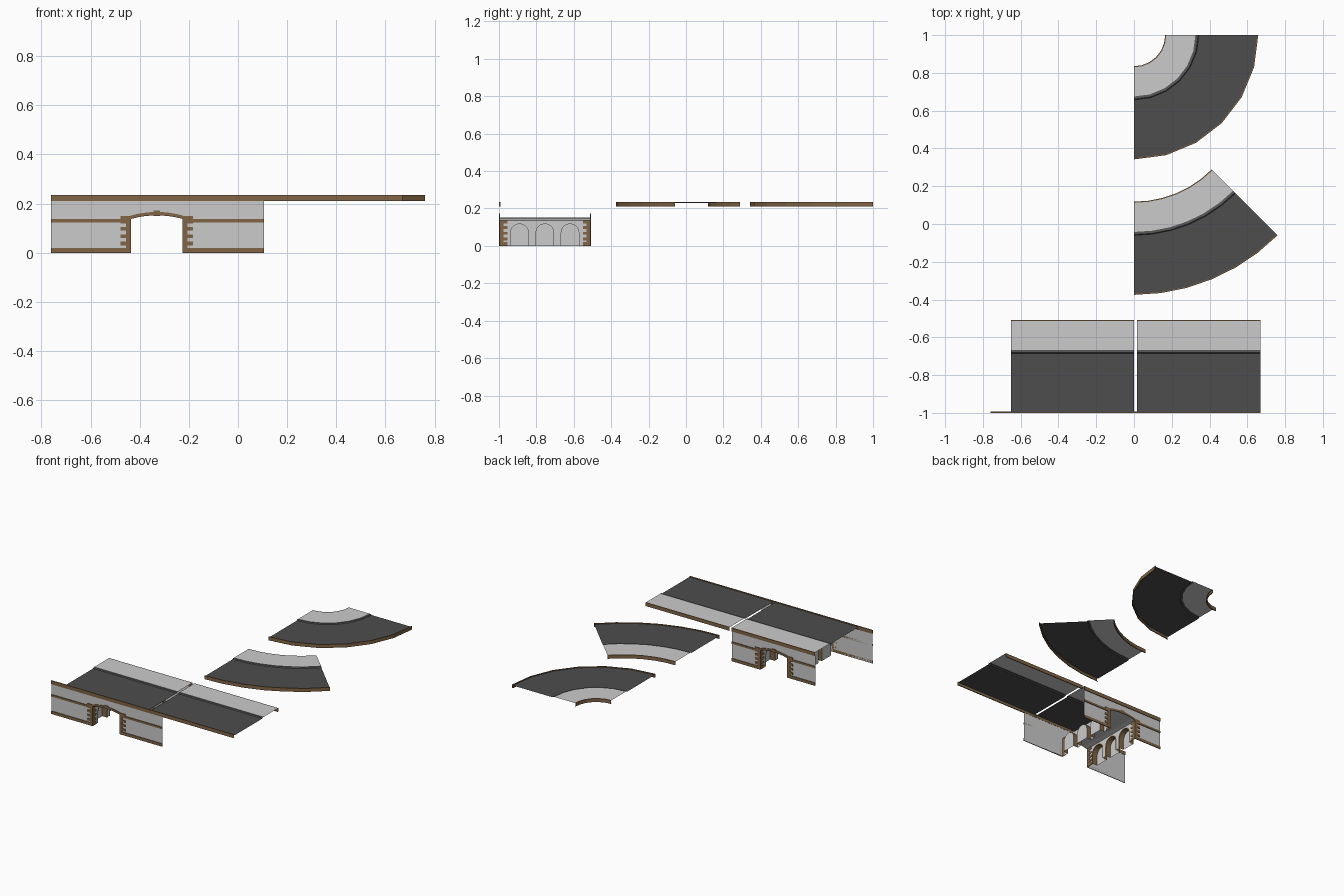
import bpy, bmesh
from math import sin, cos, pi, radians

if "Cube" in bpy.data.objects:
    bpy.data.objects.remove(bpy.data.objects["Cube"])


def material(name, c):
    m = bpy.data.materials.new(name)
    m.diffuse_color = (*c, 1)
    m.use_nodes = True
    m.node_tree.nodes["Principled BSDF"].inputs["Base Color"].default_value = m.diffuse_color
    return m


BROWN = material("brown_stone", (0.22, 0.13, 0.06))
ASPHALT = material("asphalt", (0.075, 0.075, 0.075))
KERB = material("kerb_grey", (0.10, 0.10, 0.10))


def mesh(name, verts, faces, mat=None):
    me = bpy.data.meshes.new(name)
    me.from_pydata(verts, [], faces)
    me.update()
    ob = bpy.data.objects.new(name, me)
    bpy.context.collection.objects.link(ob)
    if mat:
        me.materials.append(mat)
    return ob


def boxes(name, specs, mat=BROWN):
    """One object from several (x0, x1, y0, y1, z0, z1) boxes."""
    vs, fs = [], []
    for x0, x1, y0, y1, z0, z1 in specs:
        n = len(vs)
        vs += [(x, y, z) for z in (z0, z1) for x, y in
               ((x0, y0), (x1, y0), (x1, y1), (x0, y1))]
        fs += [[n + i for i in f] for f in
               ((3, 2, 1, 0), (4, 5, 6, 7), (0, 1, 5, 4),
                (1, 2, 6, 5), (2, 3, 7, 6), (3, 0, 4, 7))]
    return mesh(name, vs, fs, mat)


def strip(name, rows, mat=None):
    """Quad sheet through rows of points."""
    n = len(rows[0])
    fs = [(r * n + i, r * n + i + 1, (r + 1) * n + i + 1, (r + 1) * n + i)
          for r in range(len(rows) - 1) for i in range(n - 1)]
    return mesh(name, [p for r in rows for p in r], fs, mat)


# Deck cross-section: (distance from pavement edge, height)
DECK = [
    ("inner_trim", [(.006, .235), (0, .235), (0, .21), (.006, .21)], BROWN),
    ("pavement", [(.006, .235), (.16, .235)], None),
    ("kerb", [(.16, .235), (.174, .235), (.178, .229)], KERB),
    ("road", [(.178, .229), (.487, .229)], ASPHALT),
    ("outer_trim", [(.487, .229), (.487, .235), (.493, .235),
                    (.493, .21), (.487, .21)], BROWN),
]


def deck(prefix, place, steps):
    for part, prof, mat in DECK:
        strip(prefix + "_" + part,
              [[place(s / steps, t, z) for t, z in prof] for s in range(steps + 1)], mat)


def straight(x0, x1):
    return lambda s, t, z: (x0 + (x1 - x0) * s, -.507 - t, z)


def curve(cy, r, angle):
    a = radians(angle)
    return lambda s, t, z: ((r + t) * sin(a * s), cy - (r + t) * cos(a * s), z)


deck("left_straight", straight(-.652, 0), 1)
deck("right_straight", straight(.015, .67), 1)
deck("wide_curve", curve(.70, .582, 45), 6)
deck("tight_curve", curve(1.0, .165, 90), 6)

# Underpass opening
A, B, SPRING, RISE = -.438, -.223, .137, .015
MID = (A + B) / 2
NA = 8


def arch(lift=0, wide=0):
    out = []
    for i in range(NA + 1):
        u = 2 * i / NA - 1
        out.append((MID + u * ((B - A) / 2 + wide), SPRING + lift + RISE * (1 - u * u)))
    return out


def facade(prefix, x0, x1, y, out):
    """Wall with opening and stone trim; out is -1 or 1, the way it faces."""
    pts = [(x0, 0), (A, 0)] + arch() + [(B, 0), (x1, 0), (x1, .21), (x0, .21)]
    mesh(prefix + "_wall", [(x, y, z) for x, z in pts], [range(len(pts))])
    y0, y1 = sorted((y, y + out * .005))
    # plinth and string-course bands
    boxes(prefix + "_bands", [(a, b, y0, y1, z0, z1)
                              for a, b in ((x0, A - .018), (B + .018, x1))
                              for z0, z1 in ((0, .02), (.123, .137))])
    # toothed jambs, returning into the tunnel
    q = []
    for e, d in ((A, -1), (B, 1)):
        def span(w):
            return tuple(sorted((e - d * .003, e + d * w)))
        q.append((*span(.018), y0, y1, 0, SPRING))
        for z0, z1 in ((0, .02), (.03, .045), (.06, .075), (.09, .105), (.12, .15)):
            q.append((*span(.04), y0, y1, z0, z1))
            q.append((*span(0), *sorted((y, y - out * .04)), z0, min(z1, SPRING)))
        q.append((*span(0), *sorted((y, y - out * .02)), 0, SPRING))
    boxes(prefix + "_quoins", q)
    # arch ring and keystone
    lo, hi = arch(), arch(.014)
    strip(prefix + "_arch_ring",
          [[(a[0], y, a[1]), (a[0], y + out * .005, a[1]), (b[0], y + out * .005, b[1]),
            (b[0], y, b[1])] for a, b in zip(lo, hi)], BROWN)
    boxes(prefix + "_keystone", [(MID - .014, MID + .014, y0, y1, .15, .172)])


facade("front", -.76, .105, -.995, -1)
facade("back", -.652, 0, -.512, 1)

# Coping that carries the front wall past the decks
boxes("front_coping", [(-.76, -.652, -1, -.993, .21, .235),
                       (0, .015, -1, -.993, .21, .235)])

# Tunnel ceiling
strip("tunnel_ceiling", [[(x, -.995, z), (x, -.512, z)] for x, z in arch()])

# Tunnel side walls, each with three arched niches
Y0, Y1, R, DEPTH = -.995, -.512, .05, .035


def niche(yc):
    return [(yc - R, 0)] + [(yc - R * cos(pi * i / 10), .07 + R * sin(pi * i / 10))
                            for i in range(11)] + [(yc + R, 0)]


for side, x, d in (("left", A, -1), ("right", B, 1)):
    outline = [(Y0, 0)]
    for k, yc in enumerate((-.89, -.755, -.62)):
        n = niche(yc)
        outline += n
        mesh(f"{side}_niche_back_{k}", [(x + d * DEPTH, y, z) for y, z in n], [range(len(n))])
        strip(f"{side}_niche_reveal_{k}",
              [[(x - d * .003, y, z), (x + d * DEPTH, y, z)] for y, z in n], BROWN)
        rim = [(yc + (y - yc) * 1.14, z + (.007 if z > .07 else 0)) for y, z in n]
        strip(f"{side}_niche_rim_{k}",
              [[(x - d * .003, *p), (x - d * .003, *r)] for p, r in zip(n, rim)], BROWN)
    outline += [(Y1, 0), (Y1, SPRING), (Y0, SPRING)]
    mesh(side + "_tunnel_wall", [(x, y, z) for y, z in outline], [range(len(outline))])
